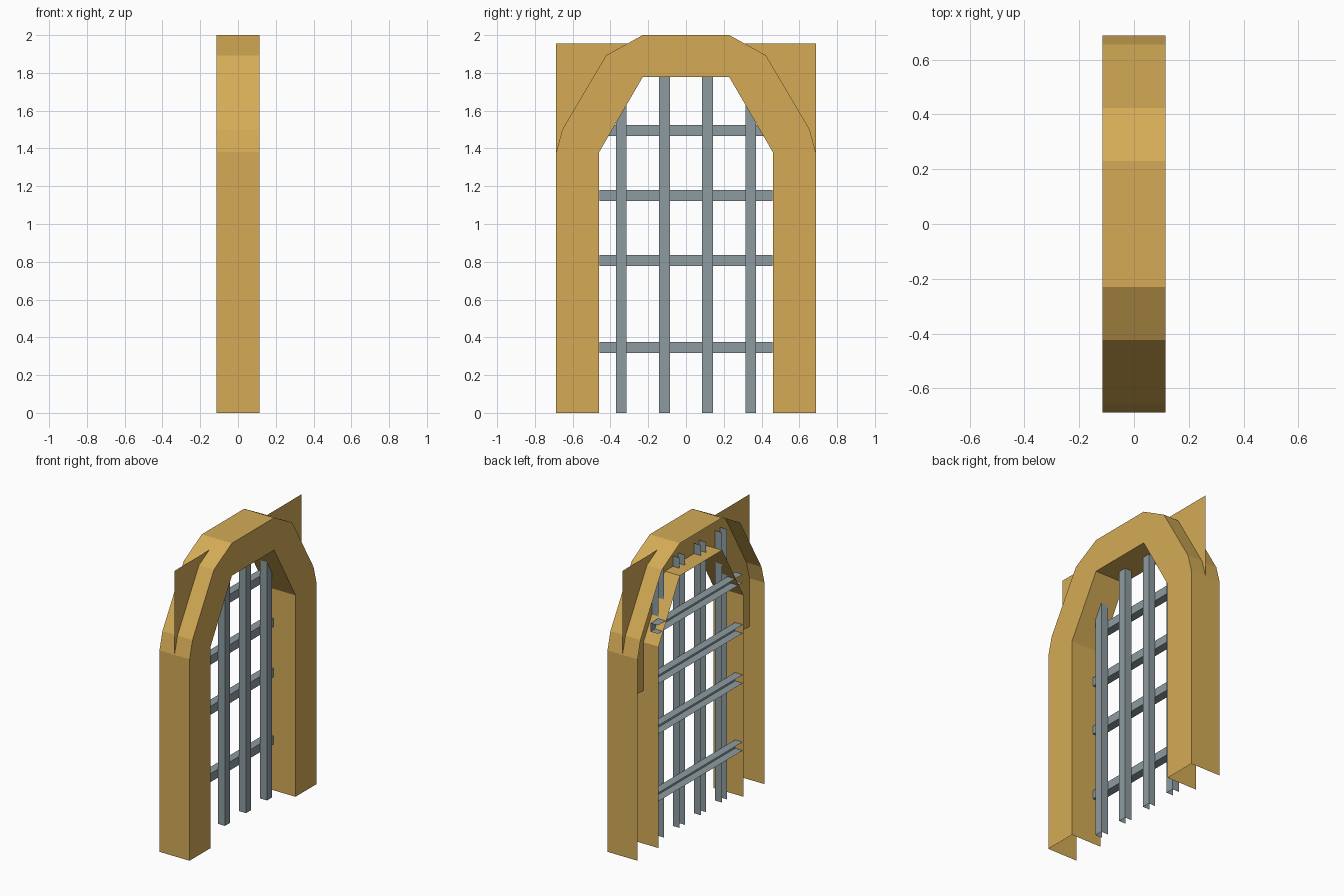
import bpy

if "Cube" in bpy.data.objects:
    bpy.data.objects.remove(bpy.data.objects["Cube"])


def material(name, color):
    m = bpy.data.materials.new(name)
    m.diffuse_color = (*color, 1)
    m.use_nodes = True
    m.node_tree.nodes["Principled BSDF"].inputs["Base Color"].default_value = m.diffuse_color
    return m


stone = material("sandstone", (0.66, 0.41, 0.093))
iron = material("grey iron", (0.27, 0.33, 0.355))


def shell(name, profile, front, back, mat, open_sides=()):
    """Counterclockwise (y, z) profile as a front face, with walls running back; rear stays open."""
    n = len(profile)
    verts = [(front, y, z) for y, z in profile]
    faces = [tuple(range(n))]
    if back is not None:
        verts += [(back, y, z) for y, z in profile]
        for i in range(n):
            if i not in open_sides:
                j = (i + 1) % n
                faces.append((i, i + n, j + n, j))
    mesh = bpy.data.meshes.new(name)
    mesh.from_pydata(verts, [], faces)
    mesh.materials.append(mat)
    ob = bpy.data.objects.new(name, mesh)
    bpy.context.collection.objects.link(ob)
    return ob


def mirrored(half):
    """Right half (bottom to top) completed with its mirror image."""
    return half + [(-y, z) for y, z in reversed(half)]


D = 0.114
outer = mirrored([(0.687, 0), (0.687, 1.38), (0.655, 1.50), (0.423, 1.893), (0.229, 2.0)])
inner = mirrored([(0.46, 0), (0.46, 1.38), (0.229, 1.778)])

# Arched frame: front and side walls, open rear and feet
frame = outer + inner[::-1]
shell("arch_frame", frame, D, -D, stone, (len(outer) - 1, len(frame) - 1))

# Flat corner plate set halfway through the frame
plate_outer = mirrored([(0.687, 1.05), (0.687, 1.955)])
plate_inner = mirrored([(0.46, 1.05), (0.46, 1.38), (0.229, 1.778)])
shell("corner_plate", plate_outer + plate_inner[::-1], 0, None, stone)

# Vertical grille channels
for y in (-0.342, -0.114, 0.114, 0.342):
    a, b = y - 0.028, y + 0.028
    shell("vertical_bar", [(a, 0), (b, 0), (b, 1.85), (a, 1.85)], 0, -0.052, iron, (0, 2))

# Horizontal grille channels behind them
for z in (0.346, 0.807, 1.15, 1.495):
    a, b = z - 0.029, z + 0.029
    shell("horizontal_bar", [(-0.457, a), (0.459, a), (0.459, b), (-0.457, b)],
          -0.052, -0.109, iron, (1, 3))
